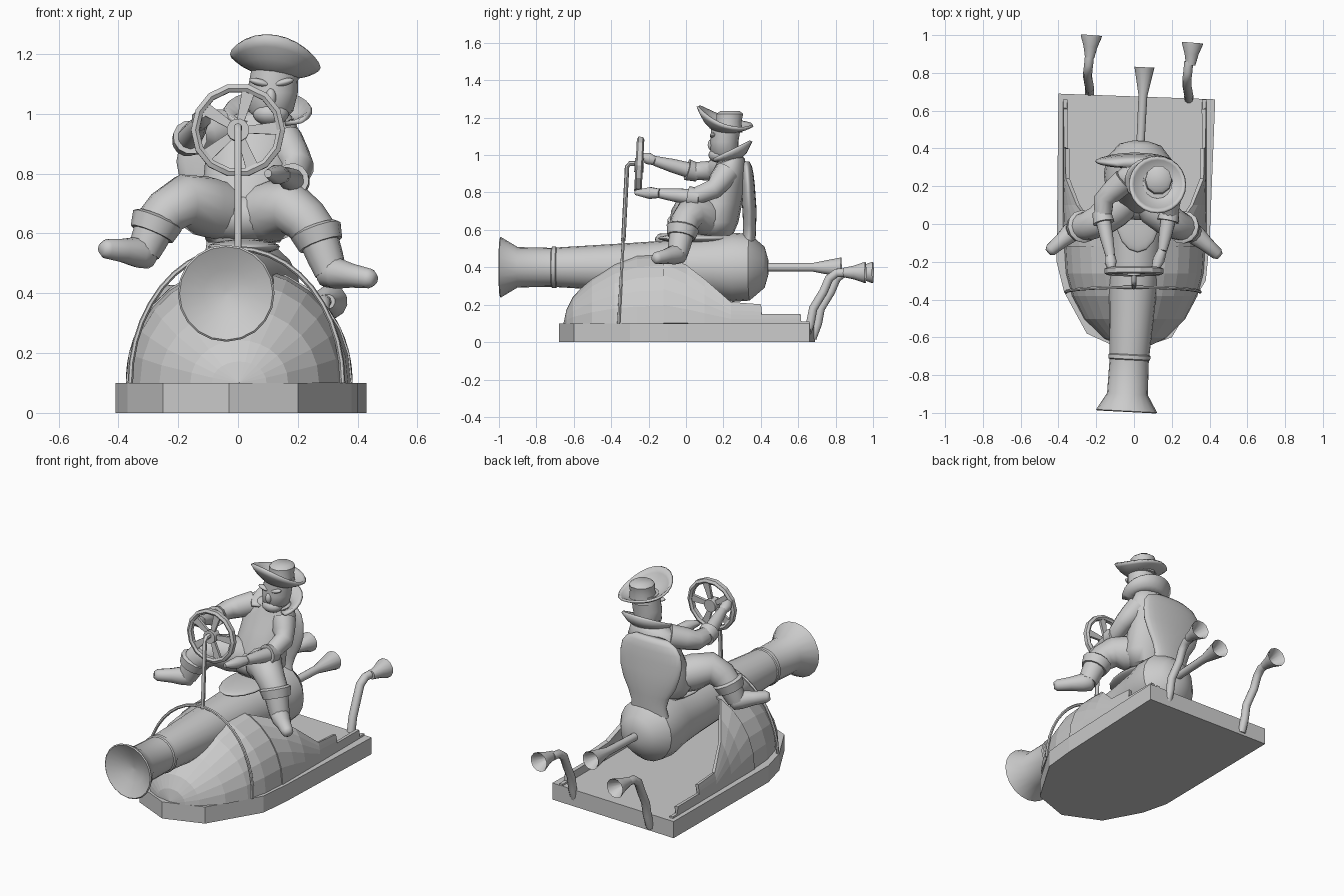
import bpy, math
from math import sin, cos, pi
from mathutils import Vector, Matrix

cube = bpy.data.objects.get("Cube")
if cube:
    bpy.data.objects.remove(cube)

grey = bpy.data.materials.new("plain_grey")
grey.use_nodes = True
grey.diffuse_color = (0.6, 0.6, 0.6, 1)
grey.node_tree.nodes["Principled BSDF"].inputs["Base Color"].default_value = (0.6, 0.6, 0.6, 1)


def build(name, verts, faces, smooth=45):
    mesh = bpy.data.meshes.new(name)
    mesh.from_pydata(verts, [], faces)
    mesh.materials.append(grey)
    ob = bpy.data.objects.new(name, mesh)
    bpy.context.collection.objects.link(ob)
    if smooth:
        bpy.ops.object.select_all(action='DESELECT')
        ob.select_set(True)
        bpy.context.view_layer.objects.active = ob
        bpy.ops.object.shade_smooth_by_angle(angle=math.radians(smooth))
    return ob


def loft(name, rings, closed=True, caps=True, smooth=45, thick=0):
    """Skin a list of equal-length rings."""
    n = len(rings[0])
    faces = []
    for r in range(len(rings) - 1):
        for i in range(n if closed else n - 1):
            j = (i + 1) % n
            faces.append((r * n + i, r * n + j, (r + 1) * n + j, (r + 1) * n + i))
    if caps:
        faces.append(tuple(reversed(range(n))))
        faces.append(tuple(range((len(rings) - 1) * n, len(rings) * n)))
    ob = build(name, [p for ring in rings for p in ring], faces, smooth)
    if thick:
        mod = ob.modifiers.new("thickness", 'SOLIDIFY')
        mod.thickness = thick
        mod.offset = 0
    return ob


def tube(name, pts, radii, sides=12, straight=False, smooth=45):
    """Round sweep along a path with a radius at each point, without twist."""
    pts = [Vector(p) for p in pts]
    rings, u = [], Vector((0.9, 0.1, 0.3))
    for k, (p, r) in enumerate(zip(pts, radii)):
        a, b = pts[max(k - 1, 0)], pts[min(k + 1, len(pts) - 1)]
        t = (pts[-1] - pts[0] if straight else b - a).normalized()
        u = (u - t * u.dot(t)).normalized()
        v = t.cross(u)
        rings.append([p + r * (u * cos(2 * pi * i / sides) + v * sin(2 * pi * i / sides))
                      for i in range(sides)])
    return loft(name, rings, smooth=smooth)


def column(name, sections, sides=16, smooth=60):
    """Stack of horizontal ellipses: (x, y, z, rx, ry)."""
    return loft(name, [[(x + rx * cos(2 * pi * i / sides), y + ry * sin(2 * pi * i / sides), z)
                        for i in range(sides)] for x, y, z, rx, ry in sections], smooth=smooth)


def ellipsoid(name, loc, size, rot=(0, 0, 0)):
    bpy.ops.mesh.primitive_uv_sphere_add(segments=16, ring_count=10, location=loc, rotation=rot)
    ob = bpy.context.object
    ob.name, ob.scale = name, size
    ob.data.materials.append(grey)
    bpy.ops.object.shade_smooth()
    return ob


# Flat keel-shaped base
outline = [(-0.4, 0.69), (-0.41, -0.2), (-0.37, -0.36), (-0.25, -0.58), (-0.03, -0.68),
           (0.2, -0.6), (0.38, -0.3), (0.4, -0.1), (0.43, 0.66)]
loft("base", [[(x, y, z) for x, y in outline] for z in (0, 0.1)], smooth=0)

# Boat hull: faceted domed nose, open stepped sides behind
nose = [(-0.65, 0.1), (-0.635, 0.17), (-0.6, 0.24), (-0.5, 0.345), (-0.38, 0.43), (-0.26, 0.475), (-0.12, 0.485)]
rear = [(-0.12, 0.455), (0, 0.405), (0.1, 0.33), (0.24, 0.21), (0.4, 0.2), (0.401, 0.15),
        (0.61, 0.15), (0.611, 0.11), (0.66, 0.11)]


def hull_section(y, top, a0, a1, steps):
    s = math.sqrt(max(0, 1 - (min(y + 0.15, 0) / 0.5) ** 2))
    angles = [a0 + (a1 - a0) * i / steps for i in range(steps + 1)]
    return [(0.004 + 0.368 * s * cos(a), y, 0.1 + (top - 0.1) * abs(sin(a)) ** 0.95) for a in angles]


loft("hull_nose", [hull_section(y, h, 0, pi, 14) for y, h in nose], False, False, 0, 0.01)
for side, start in (("left", 0), ("right", pi)):
    rings = []
    for y, h in rear:
        reach = math.asin(((h - 0.1) / 0.385) ** (1 / 0.95))
        rings.append(hull_section(y, 0.485, start, abs(start - reach), 5))
    loft("hull_side_" + side, rings, False, False, 0, 0.022)


# Cannon with rear spout, lying along a slightly skewed axis
def axis(y):
    return (0.012 + 0.052 * y, y, 0.4)


profile = [(-0.94, 0.01), (-0.955, 0.08), (-0.995, 0.156), (-0.99, 0.162), (-0.9, 0.108),
           (-0.72, 0.104), (-0.715, 0.111), (-0.695, 0.111), (-0.69, 0.106), (-0.3, 0.13),
           (0, 0.15), (0.15, 0.165), (0.25, 0.185), (0.34, 0.178), (0.42, 0.11), (0.44, 0.04)]
tube("cannon", [axis(y) for y, r in profile], [r for y, r in profile], 20, True, 35)
spout = [(0.4, 0.022), (0.68, 0.024), (0.82, 0.052), (0.83, 0.055), (0.82, 0.045), (0.74, 0.02)]
tube("cannon_spout", [axis(y) for y, r in spout], [r for y, r in spout], 12, True)

# Two bent exhaust horns
for side, x, dy in (("right", -0.235, 0), ("left", 0.29, -0.04)):
    path = [(0, 0.675, 0.02), (0, 0.705, 0.1), (0, 0.72, 0.18), (-0.01, 0.775, 0.27), (-0.01, 0.805, 0.34),
            (-0.005, 0.845, 0.37), (0, 0.9, 0.372)]
    tube("horn_pipe_" + side, [(x + a, b + dy, c) for a, b, c in path], [0.024] * 7, 10, smooth=70)
    bell = [(0.88, 0.025), (0.94, 0.038), (0.99, 0.056), (1, 0.057), (0.99, 0.048), (0.92, 0.02)]
    tube("horn_bell_" + side, [(x + 0.08 * (y - 0.88) + 0.01 * (x > 0), y + dy, 0.372) for y, r in bell],
         [r for y, r in bell], 12, True)

# Hoop, steering column and wheel
hoop = [(-0.005 + 0.355 * cos(pi * i / 20), -0.36 + 0.025 * sin(pi * i / 20),
         0.1 + 0.45 * sin(pi * i / 20)) for i in range(21)]
tube("hoop", hoop, [0.009] * 21, 6)
tube("steering_column", [(0, -0.335, 0.54), (0, -0.315, 0.94), (0, -0.3, 0.955), (0, -0.23, 0.955)],
     [0.012, 0.012, 0.014, 0.014], 8)
tilt = Matrix.Translation((0, -0.25, 0.945)) @ Matrix.Rotation(math.radians(-3), 4, 'X')
rim = []
for i in range(15):
    a = 2 * pi * i / 14
    rim.append([tilt @ Vector((r * cos(a), y, r * sin(a)))
                for r, y in ((0.13, -0.012), (0.142, -0.02), (0.157, -0.012),
                             (0.157, 0.012), (0.142, 0.02), (0.13, 0.012))])
loft("wheel_rim", rim, smooth=20)
tube("wheel_hub", [tilt @ Vector((0, y, 0)) for y in (-0.025, 0.025)], [0.038] * 2, 12)
for i in range(5):
    a = 2 * pi * i / 5 + 0.05
    out, across = Vector((cos(a), 0, sin(a))), Vector((-sin(a), 0, cos(a)))
    loft("wheel_spoke_%d" % i, [[tilt @ (out * r + across * w * s + Vector((0, d, 0)))
         for s, d in ((-1, -0.008), (1, -0.008), (1, 0.008), (-1, 0.008))]
         for r, w in ((0.03, 0.012), (0.138, 0.022))], smooth=0)

# Saddle and tall rounded backrest
ellipsoid("saddle", (0.02, 0.05, 0.555), (0.12, 0.2, 0.025))
column("backrest", [(0.01, 0.33, 0.5, 0.125, 0.04), (0.01, 0.338, 0.57, 0.115, 0.035),
                    (0.01, 0.34, 0.63, 0.135, 0.035), (0.005, 0.34, 0.7, 0.175, 0.038),
                    (0.005, 0.335, 0.77, 0.198, 0.038), (0, 0.332, 0.84, 0.206, 0.036),
                    (0, 0.328, 0.9, 0.195, 0.033), (0, 0.325, 0.94, 0.165, 0.028),
                    (0, 0.32, 0.965, 0.11, 0.02)], 24, 75)

# Rider torso and lap
column("torso", [(0.02, 0.16, 0.57, 0.12, 0.09), (0.02, 0.16, 0.64, 0.165, 0.12),
                 (0.03, 0.18, 0.74, 0.15, 0.12), (0.04, 0.215, 0.84, 0.15, 0.105),
                 (0.05, 0.235, 0.92, 0.16, 0.09), (0.055, 0.245, 0.98, 0.135, 0.07),
                 (0.1, 0.235, 1.01, 0.06, 0.05)])
ellipsoid("lap", (0.02, 0.13, 0.655), (0.17, 0.11, 0.09))

# Legs: breeches, turned cuff, boot
legs = {"right": [(-0.02, 0.15, 0.665), (-0.2, 0.0, 0.715), (-0.275, -0.015, 0.63), (-0.315, -0.03, 0.535),
                  (-0.455, -0.15, 0.55)],
        "left": [(0.05, 0.15, 0.66), (0.19, 0.01, 0.69), (0.265, -0.02, 0.595), (0.31, -0.045, 0.47),
                 (0.455, -0.17, 0.447)]}
for side, pts in legs.items():
    hip, knee, cuff, ankle, toe = [Vector(p) for p in pts]
    tube("breeches_" + side, [hip, hip.lerp(knee, 0.5), knee.lerp(hip, 0.1), knee.lerp(cuff, 0.5), cuff],
         [0.095, 0.102, 0.088, 0.078, 0.072], 14, smooth=70)
    down = (ankle - cuff).normalized()
    tube("boot_cuff_" + side, [cuff - down * 0.025, cuff - down * 0.015, cuff + down * 0.035],
         [0.075, 0.088, 0.076], 12, True)
    tube("boot_shaft_" + side, [cuff, cuff.lerp(ankle, 0.6), ankle], [0.068, 0.061, 0.054], 12, smooth=60)
    tube("boot_foot_" + side, [ankle.lerp(toe, -0.2), ankle.lerp(toe, -0.1), ankle.lerp(toe, 0.15),
                               ankle.lerp(toe, 0.5), ankle.lerp(toe, 0.9), toe],
         [0.03, 0.052, 0.052, 0.04, 0.033, 0.02], 12, smooth=60)

# Arms: sleeve, cuff, forearm, hand on the wheel
arms = {"right": [(-0.05, 0.23, 0.95), (-0.16, 0.13, 0.915), (-0.165, 0.03, 0.915), (-0.125, -0.17, 0.97),
                  (-0.12, -0.25, 1.0)],
        "left": [(0.15, 0.22, 0.91), (0.2, 0.15, 0.82), (0.185, 0.04, 0.775), (0.15, -0.14, 0.795),
                 (0.1, -0.27, 0.8)]}
for side, pts in arms.items():
    shoulder, elbow, cuff, wrist, hand = [Vector(p) for p in pts]
    tube("sleeve_" + side, [shoulder, shoulder.lerp(elbow, 0.6), elbow, cuff],
         [0.068, 0.062, 0.055, 0.046], 12, smooth=70)
    along = (wrist - cuff).normalized()
    tube("sleeve_cuff_" + side, [cuff - along * 0.035, cuff + along * 0.025], [0.05, 0.058], 12, True)
    tube("forearm_" + side, [cuff, cuff.lerp(wrist, 0.5), wrist], [0.042, 0.037, 0.026], 10, smooth=70)
    tube("hand_" + side, [wrist, wrist.lerp(hand, 0.4), hand], [0.026, 0.034, 0.014], 8, smooth=70)

# Head, beard, nose, brows
column("head", [(0.105, 0.22, 0.98, 0.05, 0.055), (0.11, 0.205, 1.01, 0.075, 0.075),
                (0.115, 0.205, 1.07, 0.085, 0.075), (0.125, 0.215, 1.16, 0.078, 0.08)])
ellipsoid("beard", (0.11, 0.17, 1.0), (0.06, 0.05, 0.04))
ellipsoid("nose", (0.11, 0.136, 1.055), (0.018, 0.02, 0.03))
for side, sx in (("right", -1), ("left", 1)):
    ellipsoid("brow_" + side, (0.112 + sx * 0.04, 0.145, 1.105), (0.035, 0.018, 0.012), (0, -0.25 * sx, 0))


# Flared collar standing up behind the head
def collar_ring(r, lift):
    ring = []
    for i in range(17):
        a = -0.7 + (pi + 1.4) * i / 16
        ring.append((0.1 + r * cos(a), 0.225 + 0.85 * r * sin(a), 0.965 + lift * (0.45 + 0.55 * sin(a))))
    return ring


loft("collar", [collar_ring(0.075, 0.02), collar_ring(0.11, 0.05), collar_ring(0.145, 0.11)],
     False, False, 60, 0.015)


# Cocked hat: brim swept up at the front, flat-topped crown
def brim_ring(f):
    ring = []
    for i in range(24):
        a = 2 * pi * i / 24
        x, y = 0.147 * f * cos(a), 0.147 * f * sin(a)
        curl = 0.066 - 0.05 * sin(a) - 0.015 * cos(2 * a)
        ring.append((0.125 + x, 0.21 + y, 1.13 + f ** 3 * curl - 0.15 * x))
    return ring


loft("hat_brim", [brim_ring(f) for f in (0.3, 0.55, 0.75, 0.9, 1)], True, False, 60, 0.014)
column("hat_crown", [(0.125, 0.225, 1.12, 0.08, 0.08), (0.13, 0.23, 1.18, 0.068, 0.07),
                     (0.13, 0.235, 1.22, 0.07, 0.075), (0.13, 0.235, 1.235, 0.05, 0.055)], 10, 40)
